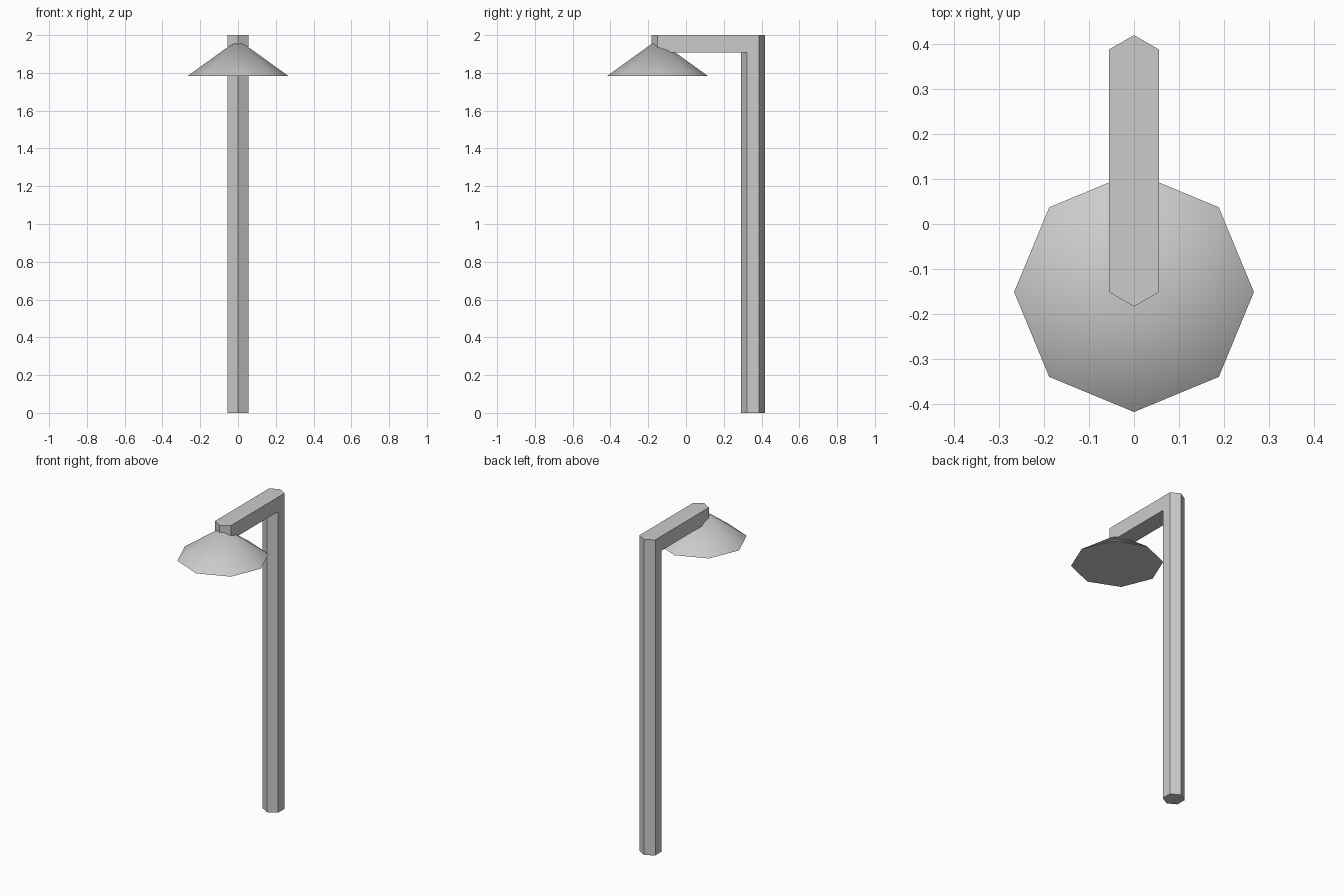
import bpy, bmesh, math
from mathutils import Vector

if "Cube" in bpy.data.objects:
    bpy.data.objects.remove(bpy.data.objects["Cube"])

POST_Y, POST_R = 0.355, 0.064
ARM_Z, TOP_Z, ARM_LEN = 1.908, 2.0, 0.474


def finish(bm, name):
    bmesh.ops.recalc_face_normals(bm, faces=bm.faces)
    mesh = bpy.data.meshes.new(name)
    bm.to_mesh(mesh)
    bm.free()
    obj = bpy.data.objects.new(name, mesh)
    bpy.context.collection.objects.link(obj)
    return obj


def move_extruded(bm, geom, vec):
    verts = [g for g in geom if isinstance(g, bmesh.types.BMVert)]
    bmesh.ops.translate(bm, verts=verts, vec=vec)


# Hexagonal post, with an arm pulled forward from its top segment
bm = bmesh.new()
ring = []
for i in range(6):
    a = math.radians(90 + 60 * i)
    ring.append(bm.verts.new((POST_R * math.cos(a), POST_Y + POST_R * math.sin(a), 0)))
face = bm.faces.new(ring)
for i, height in enumerate((ARM_Z, TOP_Z - ARM_Z)):
    if i == 0:
        # keep the base face as the closed foot
        geom = bmesh.ops.extrude_face_region(bm, geom=[face], use_keep_orig=True)["geom"]
    else:
        geom = bmesh.ops.extrude_face_region(bm, geom=[face])["geom"]
        bmesh.ops.delete(bm, geom=[face], context="FACES_ONLY") if face.is_valid else None
    move_extruded(bm, geom, Vector((0, 0, height)))
    face = next(g for g in geom if isinstance(g, bmesh.types.BMFace))
bm.normal_update()
bmesh.ops.recalc_face_normals(bm, faces=bm.faces)
front = [f for f in bm.faces
         if f.calc_center_median().z > ARM_Z + 0.01 and f.normal.y < -0.3]
geom = bmesh.ops.extrude_face_region(bm, geom=front)["geom"]
move_extruded(bm, geom, Vector((0, -ARM_LEN, 0)))
bmesh.ops.delete(bm, geom=[f for f in front if f.is_valid], context="FACES_ONLY")
finish(bm, "post_and_arm")

# Eight-sided conical lamp shade with a closed underside
bm = bmesh.new()
bmesh.ops.create_cone(bm, cap_ends=True, segments=8, radius1=0.266, radius2=0, depth=0.192)
bmesh.ops.remove_doubles(bm, verts=bm.verts, dist=0.0001)
shade = finish(bm, "lamp_shade")
shade.location = (0, -0.151, 1.784 + 0.096)
bpy.context.view_layer.objects.active = shade
shade.select_set(True)
bpy.ops.object.shade_smooth_by_angle(angle=math.radians(50))
